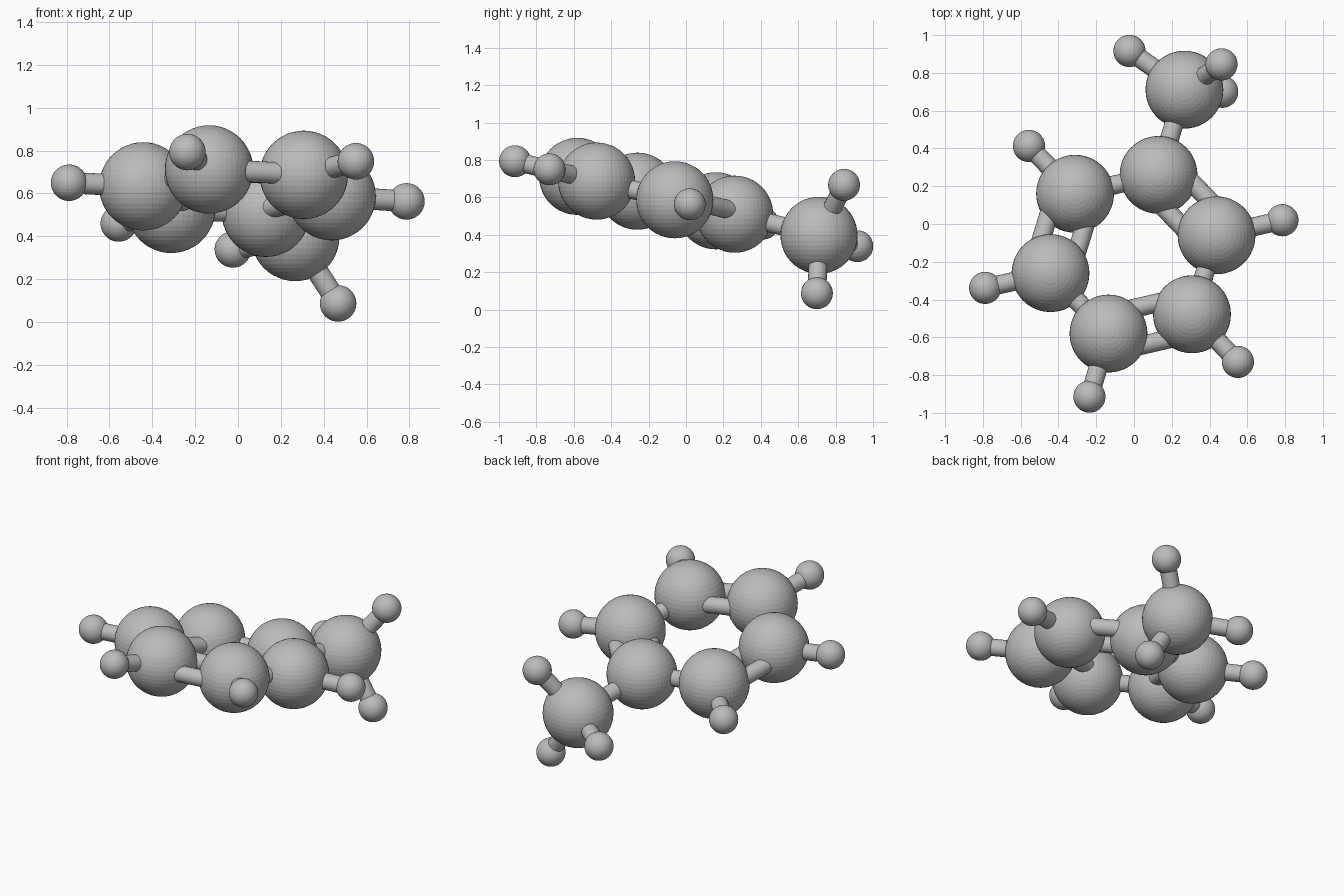
import bpy
from mathutils import Vector

cube = bpy.data.objects.get("Cube")
if cube:
    bpy.data.objects.remove(cube, do_unlink=True)

LARGE, SMALL, ROD, GAP = 0.206, 0.085, 0.05, 0.1

grey = bpy.data.materials.new("grey")
grey.use_nodes = True
grey.diffuse_color = (0.5, 0.5, 0.5, 1)
grey.node_tree.nodes["Principled BSDF"].inputs["Base Color"].default_value = (0.5, 0.5, 0.5, 1)


def finish(name):
    obj = bpy.context.object
    obj.name = name
    obj.data.materials.append(grey)
    return obj


def ball(name, centre, radius):
    bpy.ops.mesh.primitive_uv_sphere_add(segments=48, ring_count=24, radius=radius, location=centre)
    finish(name)


def rod(name, a, b, offset=Vector((0, 0, 0))):
    axis = b - a
    bpy.ops.mesh.primitive_cylinder_add(vertices=24, radius=ROD, depth=axis.length,
                                        location=(a + b) / 2 + offset)
    obj = finish(name)
    obj.rotation_mode = 'QUATERNION'
    obj.rotation_quaternion = axis.to_track_quat('Z', 'Y')
    bpy.ops.object.shade_smooth_by_angle()


# Ring of six large balls, in order around the loop
ring = [Vector(p) for p in (
    (0.13, 0.26, 0.51), (0.437, -0.06, 0.587), (0.307, -0.478, 0.687),
    (-0.135, -0.58, 0.712), (-0.442, -0.26, 0.633), (-0.312, 0.16, 0.528))]
# Small ball standing outward from each ring ball but the first
outer = [Vector(p) for p in (
    (0.786, 0.02, 0.563), (0.55, -0.73, 0.75), (-0.236, -0.914, 0.793),
    (-0.788, -0.338, 0.65), (-0.556, 0.413, 0.46))]
# Branch ball at the back with three small balls
branch = Vector((0.267, 0.711, 0.397))
tips = [Vector(p) for p in (
    (-0.024, 0.916, 0.339), (0.463, 0.845, 0.667), (0.467, 0.7, 0.087))]

for i, p in enumerate(ring):
    ball(f"ring_ball_{i + 1}", p, LARGE)
    q = ring[(i + 1) % 6]
    if i % 2 == 0:
        # Paired rods side by side
        side = (q - p).cross(Vector((0, 0, 1))).normalized() * GAP
        rod(f"double_rod_outer_{i + 1}", p, q, side)
        rod(f"double_rod_inner_{i + 1}", p, q, -side)
    else:
        rod(f"ring_rod_{i + 1}", p, q)

for i, p in enumerate(outer):
    ball(f"outer_ball_{i + 1}", p, SMALL)
    rod(f"outer_rod_{i + 1}", ring[i + 1], p)

ball("branch_ball", branch, LARGE)
rod("branch_rod", ring[0], branch)
for i, p in enumerate(tips):
    ball(f"branch_tip_ball_{i + 1}", p, SMALL)
    rod(f"branch_tip_rod_{i + 1}", branch, p)
